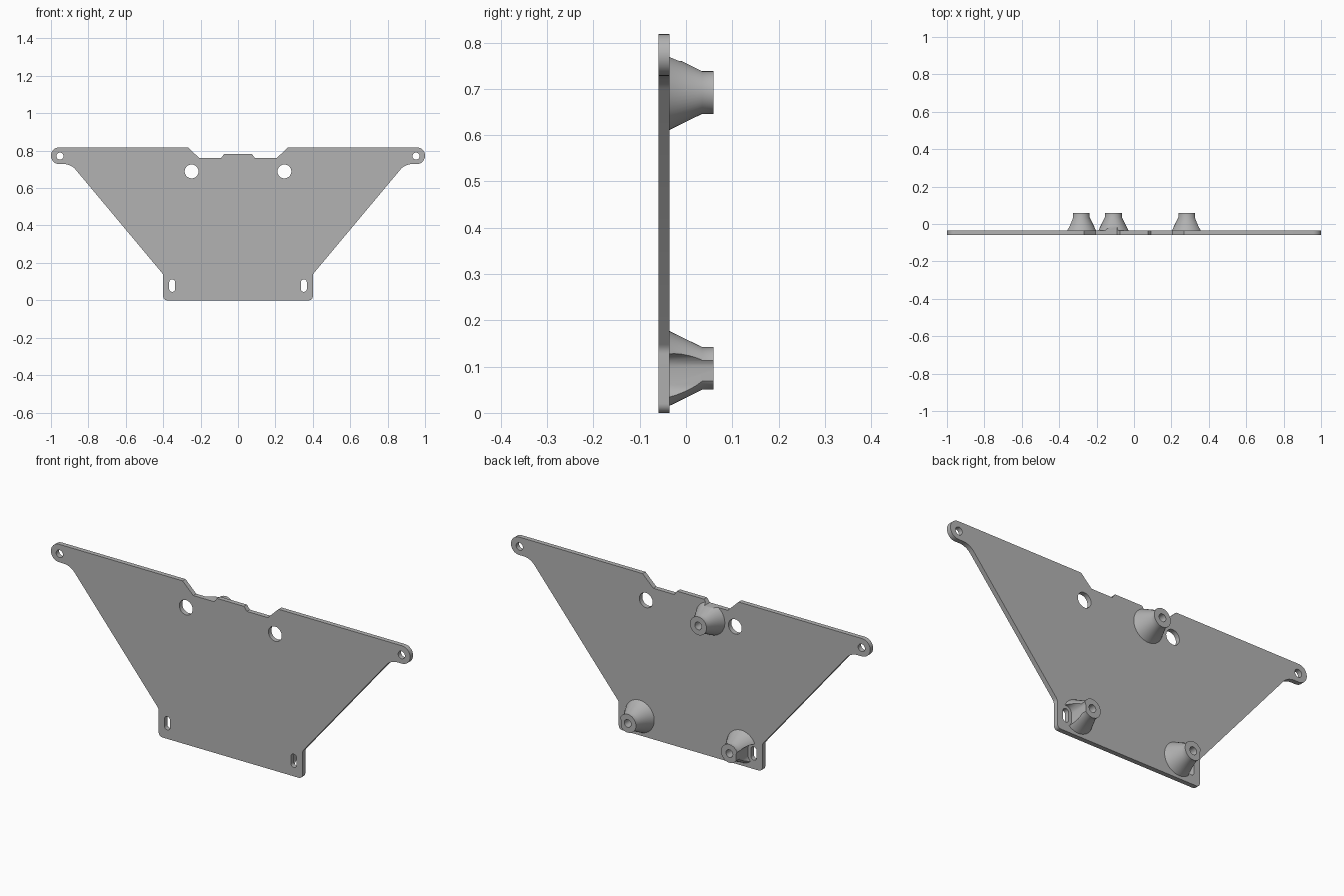
import bpy, bmesh
from math import sin, cos, pi, radians

if "Cube" in bpy.data.objects:
    bpy.data.objects.remove(bpy.data.objects["Cube"])

grey = bpy.data.materials.new("plain grey")
grey.use_nodes = True
grey.diffuse_color = (0.45, 0.45, 0.45, 1)
grey.node_tree.nodes["Principled BSDF"].inputs["Base Color"].default_value = (0.45, 0.45, 0.45, 1)

FRONT, BACK, TIP = -0.0595, -0.036, 0.0595


def add_object(name, bm):
    bmesh.ops.recalc_face_normals(bm, faces=bm.faces)
    mesh = bpy.data.meshes.new(name)
    bm.to_mesh(mesh)
    bm.free()
    mesh.materials.append(grey)
    ob = bpy.data.objects.new(name, mesh)
    bpy.context.collection.objects.link(ob)
    return ob


def arc(cx, cz, r, a0, a1, n=8):
    angles = [radians(a0 + (a1 - a0) * i / n) for i in range(n + 1)]
    return [(cx + r * cos(a), cz + r * sin(a)) for a in angles]


def slot(cx, z0, z1, r):
    return arc(cx, z1, r, 0, 180, 12) + arc(cx, z0, r, 180, 360, 12)


def prism(name, points, y0, y1):
    bm = bmesh.new()
    face = bm.faces.new([bm.verts.new((x, y0, z)) for x, z in points])
    ext = bmesh.ops.extrude_face_region(bm, geom=[face])["geom"]
    verts = [v for v in ext if isinstance(v, bmesh.types.BMVert)]
    bmesh.ops.translate(bm, vec=(0, y1 - y0, 0), verts=verts)
    return add_object(name, bm)


def combine(ob, tool, operation):
    """Apply a boolean and throw the tool away."""
    bpy.context.view_layer.objects.active = ob
    mod = ob.modifiers.new("cut", 'BOOLEAN')
    mod.object, mod.operation, mod.solver = tool, operation, 'EXACT'
    bpy.ops.object.modifier_apply(modifier=mod.name)
    bpy.data.objects.remove(tool)


def smooth(ob):
    bpy.ops.object.select_all(action='DESELECT')
    ob.select_set(True)
    bpy.context.view_layer.objects.active = ob
    bpy.ops.object.shade_smooth_by_angle(angle=radians(30))


def standoff(name, cx, cz, segments=48):
    """Flared boss with a blind screw hole in its tip."""
    profile = [(0.081, BACK), (0.046, 0.035), (0.046, TIP), (0.019, TIP), (0.019, -0.01)]
    bm = bmesh.new()
    rings = []
    for r, y in profile:
        rings.append([bm.verts.new((cx + r * cos(2 * pi * i / segments), y,
                                    cz + r * sin(2 * pi * i / segments)))
                      for i in range(segments)])
    for a, b in zip(rings, rings[1:]):
        for i in range(segments):
            j = (i + 1) % segments
            bm.faces.new((a[i], a[j], b[j], b[i]))
    bm.faces.new(rings[0])
    bm.faces.new(rings[-1])
    return add_object(name, bm)


# Right half of the outline, from the centre tab around the ear to the foot
half = [(0.075, 0.781), (0.091, 0.76), (0.207, 0.76), (0.267, 0.818)]
half += arc(0.955, 0.773, 0.045, 90, -90, 16)
half += arc(0.93, 0.648, 0.08, 90, 139, 8)
half += arc(0.43, 0.128, 0.03, 139, 180, 4)
half += arc(0.38, 0.02, 0.02, 0, -90, 6)
outline = half + [(-x, z) for x, z in reversed(half)]

# Back plate with ear holes, large holes and foot slots
plate = prism("mounting_plate", outline, FRONT, BACK)
for side in (-1, 1):
    for hole in (arc(side * 0.952, 0.771, 0.019, 0, 345, 23),
                 arc(side * 0.248, 0.689, 0.037, 0, 352.5, 47),
                 slot(side * 0.352, 0.061, 0.096, 0.016)):
        combine(plate, prism("cutter", hole, -0.2, 0.2), 'DIFFERENCE')
smooth(plate)

# Lower standoffs, relieved around the foot slots
for side, label in ((-1, "right"), (1, "left")):
    post = standoff("lower_standoff_" + label, side * 0.283, 0.096)
    relief = prism("cutter", slot(side * 0.352, 0.061, 0.096, 0.032), -0.2, 0.2)
    combine(post, relief, 'DIFFERENCE')
    smooth(post)

# Upper standoff, trimmed to the notch in the top edge
post = standoff("upper_standoff", -0.11, 0.692)
combine(post, prism("cutter", outline, -0.2, 0.2), 'INTERSECT')
smooth(post)
